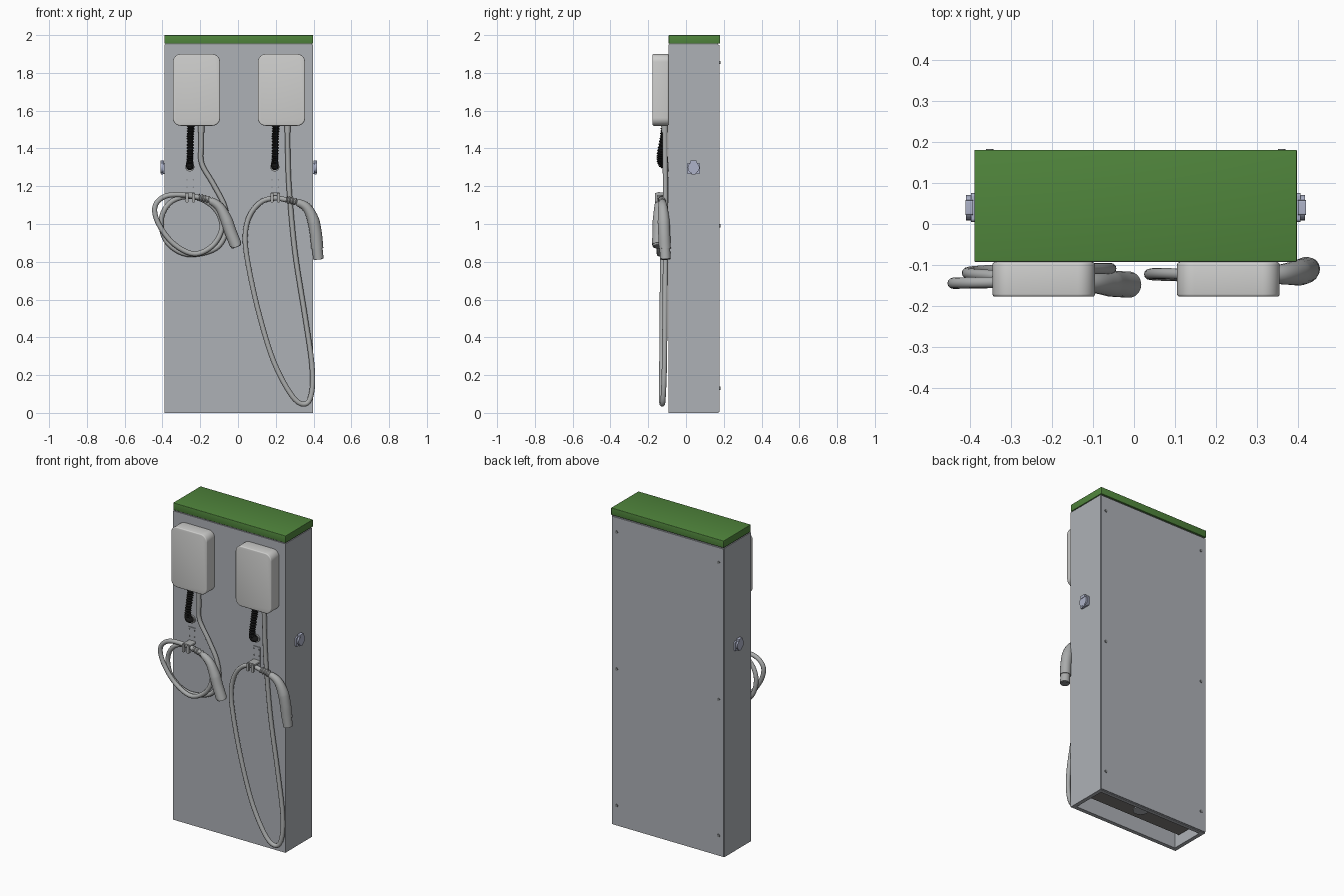
import bpy, bmesh, math
from mathutils import Vector

cube = bpy.data.objects.get("Cube")
if cube:
    bpy.data.objects.remove(cube, do_unlink=True)


def material(name, rgb):
    m = bpy.data.materials.new(name)
    m.use_nodes = True
    m.diffuse_color = (*rgb, 1)
    m.node_tree.nodes["Principled BSDF"].inputs["Base Color"].default_value = (*rgb, 1)
    return m


CABINET = material("cabinet grey", (0.42, 0.44, 0.47))
GREEN = material("lid green", (0.08, 0.235, 0.045))
WHITE = material("charger off white", (0.62, 0.62, 0.61))
CABLE = material("cable grey", (0.40, 0.41, 0.41))
BLACK = material("hose black", (0.008, 0.008, 0.008))
SOCKET = material("socket blue grey", (0.42, 0.45, 0.58))
INNER = material("inner plate grey", (0.22, 0.21, 0.20))
STEEL = material("screw steel", (0.25, 0.26, 0.27))


def finish(name, bm, mat, smooth=True):
    bmesh.ops.recalc_face_normals(bm, faces=bm.faces)
    me = bpy.data.meshes.new(name)
    bm.to_mesh(me)
    bm.free()
    me.materials.append(mat)
    ob = bpy.data.objects.new(name, me)
    bpy.context.collection.objects.link(ob)
    if smooth:
        bpy.ops.object.select_all(action="DESELECT")
        ob.select_set(True)
        bpy.context.view_layer.objects.active = ob
        bpy.ops.object.shade_smooth_by_angle(angle=math.radians(40))
    return ob


def box(name, lo, hi, mat, corner=0, edge=0, axis=1):
    """Box from corner to corner; rounds edges along one axis, then the rest."""
    bm = bmesh.new()
    bmesh.ops.create_cube(bm, size=1)
    for v in bm.verts:
        v.co = Vector([(a + b) / 2 + c * (b - a) for a, b, c in zip(lo, hi, v.co)])
    if corner:
        along = [e for e in bm.edges
                 if abs((e.verts[0].co - e.verts[1].co).normalized()[axis]) > 0.9]
        bmesh.ops.bevel(bm, geom=along, offset=corner, segments=8, profile=0.5, affect="EDGES")
    if edge:
        rim = [e for e in bm.edges if e.calc_face_angle(0) > 1]
        bmesh.ops.bevel(bm, geom=rim, offset=edge, segments=3, profile=0.5, affect="EDGES")
    return finish(name, bm, mat, bool(corner or edge))


def disc(name, centre, direction, radius, depth, mat, sides=20):
    bm = bmesh.new()
    bmesh.ops.create_cone(bm, cap_ends=True, segments=sides, radius1=radius,
                          radius2=radius, depth=depth)
    bm.transform(Vector(direction).to_track_quat("Z", "Y").to_matrix().to_4x4())
    bmesh.ops.translate(bm, verts=bm.verts, vec=centre)
    return finish(name, bm, mat)


def spline(points, steps):
    """Points along a smooth path through the given ones."""
    p = [Vector(q) for q in points]
    p = [2 * p[0] - p[1]] + p + [2 * p[-1] - p[-2]]
    out = []
    for a, b, c, d in zip(p, p[1:], p[2:], p[3:]):
        for i in range(steps):
            t = i / steps
            out.append(0.5 * (2 * b + (c - a) * t + (2 * a - 5 * b + 4 * c - d) * t * t
                              + (3 * b - a - 3 * c + d) * t ** 3))
    return out + [p[-2]]


def tube(name, points, radius, mat, steps=8, sides=14):
    """Sweep a circle; radius is a function of the fraction along the path."""
    path = spline(points, steps)
    bm = bmesh.new()
    rings = []
    for i, q in enumerate(path):
        tangent = (path[min(i + 1, len(path) - 1)] - path[max(i - 1, 0)]).normalized()
        u = Vector((0, 1, 0)).cross(tangent).normalized()
        w = tangent.cross(u)
        r = radius(i / (len(path) - 1))
        rings.append([bm.verts.new(q + r * (math.cos(a) * u + math.sin(a) * w))
                      for a in (2 * math.pi * k / sides for k in range(sides))])
    for r0, r1 in zip(rings, rings[1:]):
        for k in range(sides):
            n = (k + 1) % sides
            bm.faces.new((r0[k], r0[n], r1[n], r1[k]))
    bm.faces.new(rings[0])
    bm.faces.new(rings[-1])
    return finish(name, bm, mat)


# Cabinet shell, open at the bottom
X0, X1, Y0, Y1 = -0.388, 0.396, -0.093, 0.172
bm = bmesh.new()
bmesh.ops.create_cube(bm, size=1)
for v in bm.verts:
    v.co = Vector(((X0 + X1) / 2 + v.co.x * (X1 - X0),
                   (Y0 + Y1) / 2 + v.co.y * (Y1 - Y0), (v.co.z + 0.5) * 1.95))
bottom = min(bm.faces, key=lambda f: f.calc_center_median().z)
bmesh.ops.inset_region(bm, faces=[bottom], thickness=0.035)
hole = bmesh.ops.extrude_face_region(bm, geom=[bottom])["geom"]
bmesh.ops.translate(bm, verts=[g for g in hole if isinstance(g, bmesh.types.BMVert)],
                    vec=(0, 0, 0.25))
bmesh.ops.delete(bm, geom=[bottom], context="FACES")
finish("cabinet", bm, CABINET, False)
box("back_panel", (X0 + 0.003, Y1, 0.004), (X1 - 0.003, 0.178, 1.947), CABINET)
box("base_plate", (X0 + 0.036, -0.02, 0.06), (X1 - 0.036, 0.137, 0.066), INNER)
disc("cable_entry", (0.0, 0.06, 0.058), (0, 0, 1), 0.045, 0.008, CABINET, 28)

# Lid over a narrow shadow gap
box("lid_gap", (X0 + 0.005, Y0 + 0.005, 1.95), (X1 - 0.005, 0.17, 1.956), STEEL)
box("lid", (X0 - 0.001, Y0 + 0.001, 1.955), (X1 + 0.001, 0.181, 2.0), GREEN, 0, 0.003)

# Back screws
for x in (-0.352, 0.36):
    for z in (0.13, 0.99, 1.855):
        disc("back_screw", (x, 0.18, z), (0, 1, 0), 0.009, 0.006, STEEL, 16)

# Side sockets with hinged caps
for name, x, s in (("right", X0, -1), ("left", X1, 1)):
    def slab(part, a, b, y, z, c):
        xs = sorted((x + s * a, x + s * b))
        box(f"{name}_socket_{part}", (xs[0], 0.04 - y, z[0]), (xs[1], 0.04 + y, z[1]),
            SOCKET, c, 0, 0)
    slab("plate", 0, 0.010, 0.035, (1.264, 1.324), 0.008)
    slab("hinge", 0.004, 0.023, 0.018, (1.318, 1.336), 0.004)
    slab("latch", 0.010, 0.020, 0.012, (1.262, 1.280), 0.003)
    disc(name + "_socket_cap", (x + s * 0.013, 0.04, 1.298), (s, 0, 0), 0.031, 0.016, SOCKET, 24)

# Charger housings, hoses and hooks
for name, cx in (("right", -0.22), ("left", 0.23)):
    box(name + "_charger", (cx - 0.125, -0.177, 1.52), (cx + 0.125, Y0, 1.90), WHITE, 0.042, 0.006)
    hx = cx - 0.033
    tube(name + "_hose", [(hx + 0.004, -0.112, 1.53), (hx + 0.001, -0.122, 1.45),
                          (hx - 0.001, -0.137, 1.36), (hx - 0.002, -0.128, 1.315),
                          (hx - 0.002, -0.085, 1.30)],
         lambda t: 0.017 + 0.003 * math.cos(t * 2 * math.pi * 24), BLACK, 36)
    disc(name + "_hose_gland", (hx - 0.002, -0.097, 1.302), (0, 1, 0), 0.024, 0.012, CABLE, 24)
    box(name + "_hook_plate", (hx - 0.026, -0.097, 1.115), (hx + 0.026, Y0, 1.25), CABINET)
    box(name + "_hook_arm", (hx - 0.024, -0.155, 1.15), (hx + 0.024, -0.095, 1.168), CABLE, 0.005)
    for d in (-0.017, 0.017):
        box(name + "_hook_prong", (hx + d - 0.008, -0.163, 1.115), (hx + d + 0.008, -0.150, 1.165),
            CABLE, 0.004)
        for z in (1.195, 1.235):
            disc(name + "_hook_screw", (hx + d, -0.098, z), (0, 1, 0), 0.004, 0.004, STEEL, 10)
    disc(name + "_cable_gland", (cx + (0.025 if cx < 0 else 0.032), -0.112, 1.505),
         (0, 0, 1), 0.017, 0.04, CABLE)


# Charging cables: one coiled, one in a long loop
def cable_radius(t):
    return 0.0135


def cable(name, xz, ys):
    """Path in the front plane, with depth blended through the listed values."""
    pts = []
    for i, (x, z) in enumerate(xz):
        f = i / (len(xz) - 1) * (len(ys) - 1)
        k = min(int(f), len(ys) - 2)
        pts.append((x, ys[k] + (ys[k + 1] - ys[k]) * (f - k), z))
    tube(name, pts, cable_radius, CABLE, 8, 12)


cable("right_cable",
      [(-.195, 1.52), (-.195, 1.42), (-.192, 1.32), (-.13, 1.21), (-.07, 1.09), (-.06, .97),
       (-.12, .87), (-.27, .84), (-.38, .91), (-.405, 1.03), (-.35, 1.12), (-.24, 1.145),
       (-.13, 1.09), (-.085, .99), (-.13, .89), (-.23, .842), (-.34, .895), (-.42, 1.0),
       (-.44, 1.09), (-.39, 1.145), (-.30, 1.155), (-.2, 1.14)],
      (-.112, -.108, -.110, -.128, -.140, -.145, -.140))
cable("left_cable",
      [(.262, 1.52), (.264, 1.36), (.272, 1.17), (.302, .85), (.352, .53), (.39, .27), (.392, .12),
       (.36, .048), (.29, .085), (.19, .27), (.11, .53), (.055, .78), (.038, .93), (.06, 1.04),
       (.12, 1.115), (.195, 1.137), (.27, 1.125)],
      (-.112, -.108, -.115, -.130, -.125, -.120, -.130))


# Connector: ribbed sleeve, curved grip and plug nose
def grip_radius(t):
    if t < 0.25:
        return 0.017 + 0.003 * math.cos(t * 32 * math.pi)
    return 0.020 + 0.012 * min(1, (t - 0.25) / 0.4)


for name, xz, y0, y1 in (
        ("right", [(-.21, 1.142), (-.155, 1.128), (-.10, 1.092), (-.065, 1.03),
                   (-.038, .955), (-.012, .89)], -.140, -.148),
        ("left", [(.255, 1.13), (.305, 1.118), (.36, 1.09), (.395, 1.03),
                  (.412, .95), (.42, .87)], -.130, -.112)):
    pts = [(x, y0 + (y1 - y0) * i / 5, z) for i, (x, z) in enumerate(xz)]
    tube(name + "_connector_grip", pts, grip_radius, CABLE, 16, 18)
    end = Vector(pts[-1])
    along = (end - Vector(pts[-2])).normalized()
    nose = 0.01 if name == "right" else 0.055
    disc(name + "_connector_nose", end + along * nose / 2, along, 0.028, nose, CABLE, 24)
    disc(name + "_connector_face", end + along * (nose + 0.001), along, 0.022, 0.004, STEEL, 24)
